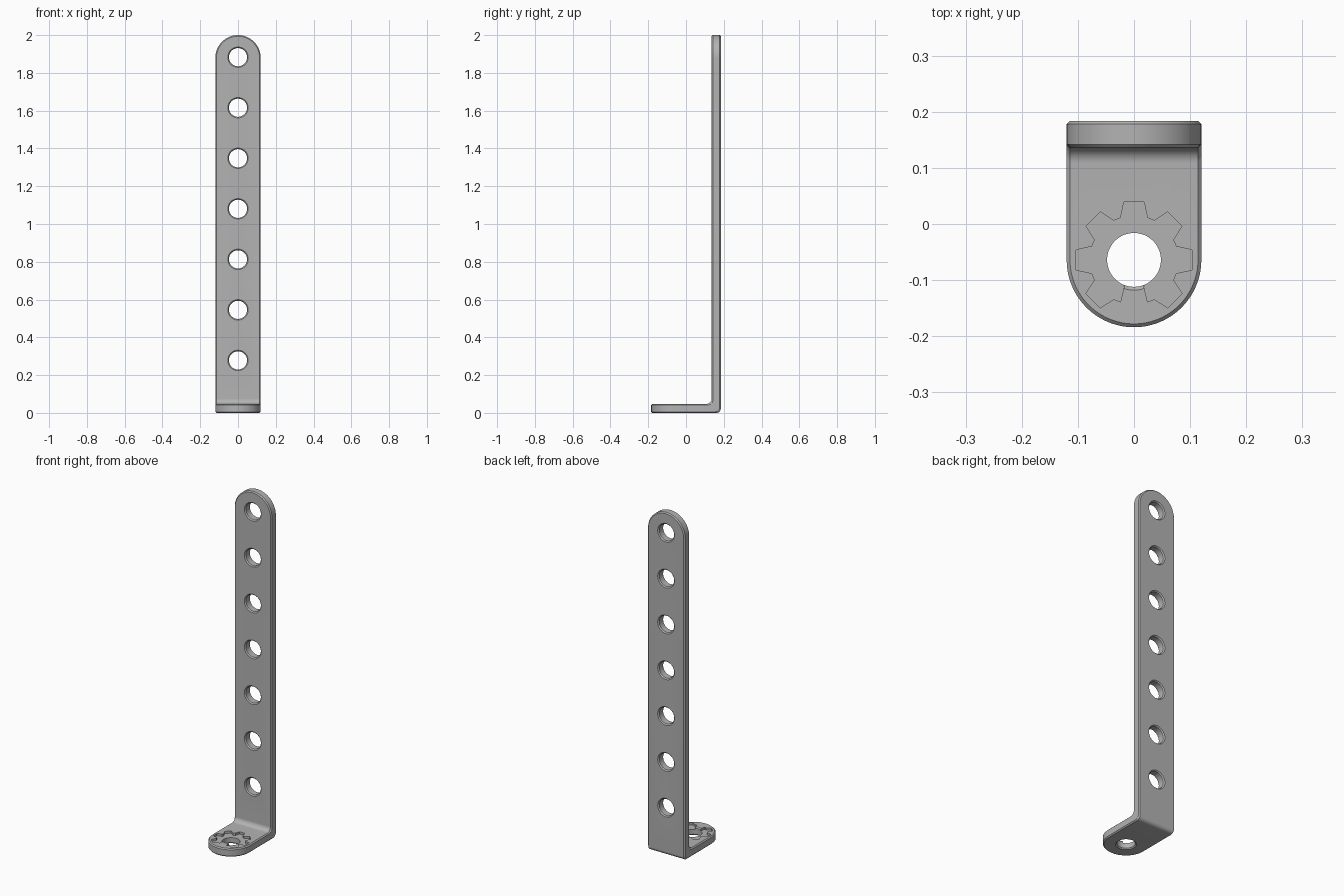
import bpy, bmesh, math
from mathutils import Vector

if "Cube" in bpy.data.objects:
    bpy.data.objects.remove(bpy.data.objects["Cube"], do_unlink=True)

HALF, THICK, CHAMFER = 0.12, 0.048, 0.006     # half width, plate thickness, edge chamfer
BACK, FRONT, TOP = 0.184, -0.184, 2.0
R_IN, R_OUT = 0.027, 0.022                    # bend radii
HOLE = 0.048
FOOT_Y, TOP_Z = FRONT + HALF, TOP - HALF      # centres of the rounded ends

grey = bpy.data.materials.new("grey metal")
grey.use_nodes = True
grey.diffuse_color = (0.45, 0.45, 0.45, 1)
grey.node_tree.nodes["Principled BSDF"].inputs["Base Color"].default_value = grey.diffuse_color


def make_object(name, bm):
    bmesh.ops.recalc_face_normals(bm, faces=bm.faces)
    mesh = bpy.data.meshes.new(name)
    bm.to_mesh(mesh)
    bm.free()
    mesh.materials.append(grey)
    obj = bpy.data.objects.new(name, mesh)
    bpy.context.collection.objects.link(obj)
    return obj


def spine(inset, depth):
    """Half outline (x, y, z) from the foot tip round the bend to the top; depth 0 is the outer skin."""
    pts, r, k = [], HALF - inset, depth / THICK
    for i in range(25):
        a = math.pi / 2 * max(i, 0.1) / 24
        pts.append((r * math.sin(a), FOOT_Y - r * math.cos(a), depth))
    for i in range(13):
        a = math.pi / 2 * i / 12
        sn, cs = math.sin(a), math.cos(a)
        outer = Vector((BACK - R_OUT + R_OUT * sn, R_OUT - R_OUT * cs))
        inner = Vector((BACK - THICK - R_IN + R_IN * sn, THICK + R_IN - R_IN * cs))
        p = outer.lerp(inner, k)
        pts.append((r, p.x, p.y))
    for i in range(25):
        a = math.pi / 2 * min(i, 23.9) / 24
        pts.append((r * math.cos(a), BACK - depth, TOP_Z + r * math.sin(a)))
    return pts


# Bent strap: chamfered layers of the same outline, joined around the edge
bm = bmesh.new()
loops, halves = [], []
for inset, depth in ((CHAMFER, 0), (0, CHAMFER), (0, THICK - CHAMFER), (CHAMFER, THICK)):
    pts = spine(inset, depth)
    right = [bm.verts.new(p) for p in pts]
    left = [bm.verts.new((-x, y, z)) for x, y, z in pts]
    halves.append((right, left))
    loops.append(right + left[::-1])
for lo, hi in zip(loops, loops[1:]):
    for i in range(len(lo)):
        j = (i + 1) % len(lo)
        bm.faces.new((lo[i], lo[j], hi[j], hi[i]))
for right, left in (halves[0], halves[-1]):
    for i in range(len(right) - 1):
        bm.faces.new((right[i], right[i + 1], left[i + 1], left[i]))
bracket = make_object("bracket", bm)


def prism(bm, rings):
    """Closed solid from a list of equal-length point rings."""
    vs = [[bm.verts.new(p) for p in ring] for ring in rings]
    bm.faces.new(vs[0])
    bm.faces.new(vs[-1])
    for lo, hi in zip(vs, vs[1:]):
        for i in range(len(lo)):
            j = (i + 1) % len(lo)
            bm.faces.new((lo[i], lo[j], hi[j], hi[i]))


def drill(bm, place):
    """Round hole cutter, flared at both skins; place maps (u, v, depth) to space."""
    flare = HOLE + CHAMFER
    levels = ((flare + 0.01, -0.01), (HOLE, CHAMFER), (HOLE, THICK - CHAMFER), (flare + 0.01, THICK + 0.01))
    prism(bm, [[place(r * math.cos(math.tau * i / 48), r * math.sin(math.tau * i / 48), d)
                for i in range(48)] for r, d in levels])


# Seven holes up the post and one in the foot
bm = bmesh.new()
for n in range(7):
    z = TOP_Z + 0.003 - 0.2675 * n
    drill(bm, lambda u, v, d: (u, BACK - d, z + v))
drill(bm, lambda u, v, d: (u, FOOT_Y + v, d))
holes = make_object("hole_cutter", bm)

# Toothed pocket in the foot: seven teeth and one inward key at the front
outline = []
for n in range(8):
    a = -math.pi / 2 + n * math.pi / 4
    along, across = Vector((math.cos(a), math.sin(a))), Vector((-math.sin(a), math.cos(a)))
    tip, tip_half = (0.04, 0.016) if n == 0 else (0.103, 0.018)
    for r, w in ((0.075, -0.024), (tip, -tip_half), (tip, tip_half), (0.075, 0.024)):
        outline.append(along * r + across * w)
bm = bmesh.new()
prism(bm, [[(p.x, FOOT_Y + p.y, z) for p in outline] for z in (THICK - 0.013, THICK + 0.02)])
pocket = make_object("pocket_cutter", bm)

for cutter in (holes, pocket):
    mod = bracket.modifiers.new(cutter.name, "BOOLEAN")
    mod.operation, mod.solver, mod.object = "DIFFERENCE", "EXACT", cutter
    cutter.hide_render = True
    cutter.hide_set(True)

# Apply the cuts, then shade smooth with crisp edges
bpy.ops.object.select_all(action="DESELECT")
bracket.select_set(True)
bpy.context.view_layer.objects.active = bracket
for name in [m.name for m in bracket.modifiers]:
    bpy.ops.object.modifier_apply(modifier=name)
for cutter in (holes, pocket):
    bpy.data.objects.remove(cutter, do_unlink=True)
bpy.ops.object.shade_smooth_by_angle(angle=math.radians(30))
